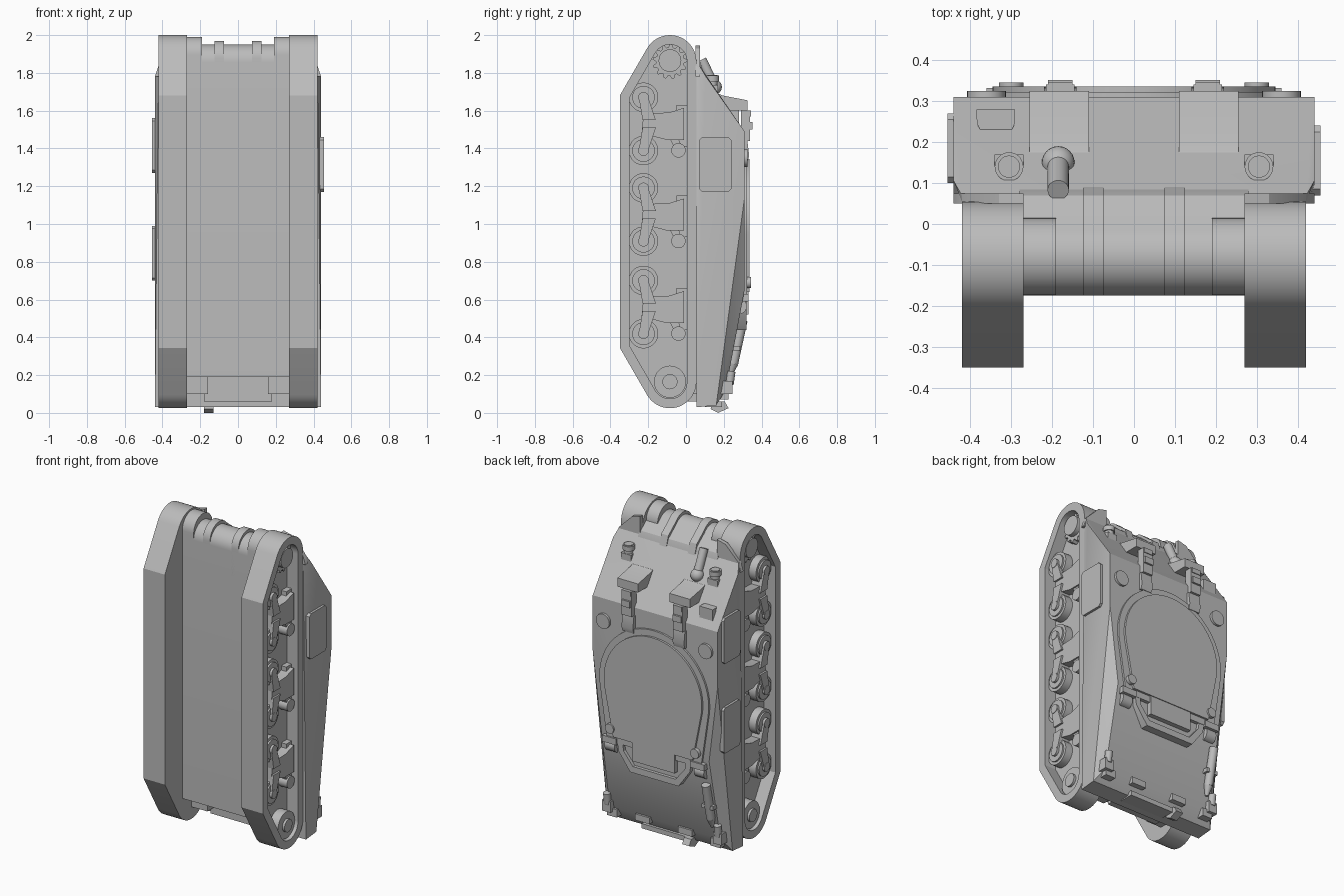
import bpy, bmesh, math
from mathutils import Vector

if "Cube" in bpy.data.objects:
    bpy.data.objects.remove(bpy.data.objects["Cube"], do_unlink=True)

grey = bpy.data.materials.new("armour grey")
grey.use_nodes = True
colour = (0.5, 0.5, 0.5, 1)
grey.diffuse_color = colour
grey.node_tree.nodes["Principled BSDF"].inputs["Base Color"].default_value = colour
parts = []


def finish(name, bm):
    bmesh.ops.recalc_face_normals(bm, faces=bm.faces)
    mesh = bpy.data.meshes.new(name)
    bm.to_mesh(mesh)
    bm.free()
    mesh.materials.append(grey)
    ob = bpy.data.objects.new(name, mesh)
    bpy.context.collection.objects.link(ob)
    parts.append(ob)
    return ob


def place(axis, p, d):
    return {"x": (d, p[0], p[1]), "y": (p[0], d, p[1]), "z": (p[0], p[1], d)}[axis]


def prism(name, axis, pts, lo, hi, hole=None):
    """Extrude a profile along an axis; an equal-length hole loop makes a band."""
    bm = bmesh.new()
    rings = [[bm.verts.new(place(axis, p, d)) for p in loop]
             for loop in ([pts, hole] if hole else [pts]) for d in (lo, hi)]
    n = len(pts)
    pairs = [(0, 1)] if not hole else [(0, 1), (2, 3), (0, 2), (1, 3)]
    for a, b in pairs:
        for i in range(n):
            j = (i + 1) % n
            bm.faces.new((rings[a][i], rings[a][j], rings[b][j], rings[b][i]))
    if not hole:
        bm.faces.new(rings[0])
        bm.faces.new(rings[1])
    return finish(name, bm)


def box(name, x, y, z):
    return prism(name, "x", [(y[0], z[0]), (y[1], z[0]), (y[1], z[1]), (y[0], z[1])], *x)


def arc(c, r, a0, a1, n=16):
    return [(c[0] + r * math.cos(math.radians(a0 + (a1 - a0) * i / n)),
             c[1] + r * math.sin(math.radians(a0 + (a1 - a0) * i / n))) for i in range(n + 1)]


def rod(name, a, b, r, r2=None, n=28):
    a, b = Vector(a), Vector(b)
    bm = bmesh.new()
    bmesh.ops.create_cone(bm, cap_ends=True, segments=n, radius1=r,
                          radius2=r if r2 is None else r2, depth=(b - a).length)
    rot = (b - a).to_track_quat("Z", "Y").to_matrix()
    for v in bm.verts:
        v.co = rot @ v.co + (a + b) / 2
    return finish(name, bm)


def ball(name, c, r):
    bm = bmesh.new()
    bmesh.ops.create_uvsphere(bm, u_segments=24, v_segments=12, radius=r)
    bmesh.ops.translate(bm, verts=bm.verts, vec=c)
    return finish(name, bm)


# Upper hull: one convex armoured body
bm = bmesh.new()
for s in (1, -1):
    for x, y, z in [(.44, .055, .03), (.44, .16, .04), (.39, .21, .12), (.38, .31, .65),
                    (.44, .31, 1.14), (.44, .31, 1.49), (.44, .105, 1.78),
                    (.42, .07, 1.84), (.42, .055, 1.84)]:
        bm.verts.new((s * x, y, z))
bmesh.ops.convex_hull(bm, input=bm.verts)
bmesh.ops.dissolve_limit(bm, angle_limit=0.02, verts=bm.verts, edges=bm.edges)
upper_hull = finish("upper_hull", bm)

# Lower hull with rounded nose, bolted rings and final drives
def nose(z):
    return [(-.175, 1.7)] + arc((-.08, z), .095, 180, 40) + [(.07, z), (.1, 1.78), (.05, 1.7)]

lower_hull = prism("lower_hull", "x", [(-.175, .19), *nose(1.855)[1:-1], (.06, .19)], -.28, .28)
for s in (1, -1):
    prism("nose_ring", "x", nose(1.875), s * .075, s * .125)
    prism("final_drive", "x", [(-.175, 1.7)] + arc((-.08, 1.895), .095, 180, 0) + [(.015, 1.7)],
          s * .19, s * .28)
    prism("front_fender", "y", [(s * x, z) for x, z in
          [(.27, 1.78), (.44, 1.78), (.42, 1.84), (.33, 1.93), (.27, 1.945)]], .05, .075)
    box("rear_bracket", (s * .16, s * .28), (-.08, .06), (.1, .2))
box("rear_step", (-.18, .18), (-.02, .06), (.06, .2))

# Turret plate: raised arch with tapering lower end
def arch(r, w, z):
    return arc((0, 1.0), r, -8, 188, 40) + [(-w, z), (w, z)]

plate = prism("turret_plate", "y", arch(.385, .33, .6), .3, .322)
plate_top = prism("turret_plate_top", "y", arch(.345, .28, .64), .3, .335)
cutter = rod("ring_cutter", (0, -.13, 1), (0, .5, 1), .205, n=64)
parts.remove(cutter)
cutter.hide_render = True
for ob in (upper_hull, lower_hull, plate, plate_top):
    mod = ob.modifiers.new("turret_opening", "BOOLEAN")
    mod.operation, mod.solver, mod.object = "DIFFERENCE", "EXACT", cutter
bpy.context.view_layer.update()
graph = bpy.context.evaluated_depsgraph_get()
for ob in (upper_hull, lower_hull, plate, plate_top):
    mesh = bpy.data.meshes.new_from_object(ob.evaluated_get(graph))
    ob.modifiers.clear()
    ob.data = mesh
bpy.data.objects.remove(cutter, do_unlink=True)

# Engine deck guard and cover
prism("deck_guard", "y", [(-.27, .66), (-.25, .55), (-.17, .45), (.17, .45), (.25, .55), (.27, .66)],
      .24, .3)
prism("guard_rim", "y", [(-.27, .66), (-.25, .55), (-.17, .44), (.17, .44), (.25, .55), (.27, .66)],
      .24, .32, [(-.23, .66), (-.215, .56), (-.15, .48), (.15, .48), (.215, .56), (.23, .66)])
box("engine_cover", (-.15, .15), (.27, .33), (.52, .68))

# Running gear
def track_loop(r):
    y, t = -.35 + .14 - r, (-.085 + r * math.cos(math.radians(150)) + .35 - .14 + r) / .5
    corner = 1.86 + .5 * r - .866 * t
    top = arc((-.085, 1.86), r, 0, 150, 20) + [(y, corner)]
    return top + [(p[0], 2.025 - p[1]) for p in reversed(top)]

def out(s, a, b):
    return sorted((s * a, s * b))

for s in (1, -1):
    prism("track_inner", "x", track_loop(.14), *out(s, .27, .34))
    prism("track_band", "x", track_loop(.14), *out(s, .34, .42), track_loop(.09))
    rod("idler", (s * .33, -.085, .165), (s * .4, -.085, .165), .085)
    rod("idler_hub", (s * .38, -.085, .165), (s * .415, -.085, .165), .04)
    teeth = []
    for i in range(52):
        r = .092 if i % 4 < 2 else .075
        a = math.tau * i / 52
        teeth.append((-.085 + r * math.cos(a), 1.86 + r * math.sin(a)))
    prism("sprocket", "x", teeth, *out(s, .33, .375))
    rod("sprocket_hub", (s * .33, -.085, 1.865), (s * .405, -.085, 1.865), .06)
    for zc in (.56, 1.05, 1.53):
        for d in (-1, 1):
            zw = zc + d * .141
            rod("road_wheel", (s * .33, -.225, zw), (s * .39, -.225, zw), .078)
            rod("wheel_rim", (s * .38, -.225, zw), (s * .4, -.225, zw), .06)
            rod("wheel_hub", (s * .38, -.225, zw), (s * .415, -.225, zw), .028)
            prism("suspension_arm", "x", [(-.25, zw), (-.2, zw), (-.16, zc + d * .02),
                  (-.23, zc + d * .02)], *out(s, .34, .412))
        prism("bogie_bracket", "x", [(-.235, zc - .05), (-.1, zc - .085), (-.01, zc - .085),
              (-.01, zc + .085), (-.09, zc + .06), (-.225, zc + .055)], *out(s, .33, .4))
        box("bogie_mount", out(s, .33, .375), (-.05, .01), (zc - .12, zc + .1))
        rod("return_roller", (s * .33, -.04, zc - .14), (s * .4, -.04, zc - .14), .038)
        prism("roller_arm", "x", [(-.06, zc - .13), (-.02, zc - .13), (-.05, zc - .05),
              (-.1, zc - .05)], *out(s, .33, .39))

# Side hatches
for s, z in ((1, 1.17), (-1, 1.27), (-1, .7)):
    y0 = .07 if s > 0 else .1
    c = .015
    y1, z1 = y0 + .17, z + .29
    prism("side_hatch", "x", [(y0, z + c), (y0 + c, z), (y1 - c, z), (y1, z + c), (y1, z1 - c),
          (y1 - c, z1), (y0 + c, z1), (y0, z1 - c)], *out(s, .43, .455))

# Paired fittings on glacis, deck and tail
for s in (1, -1):
    prism("periscope_hood", "x", [(.17, 1.69), (.195, 1.68), (.325, 1.655), (.325, 1.6), (.2, 1.6)],
          *out(s, .11, .255))
    box("hatch_latch", out(s, .145, .215), (.29, .34), (1.44, 1.6))
    box("hatch_block", out(s, .15, .21), (.3, .352), (1.5, 1.54))
    box("latch_upper", out(s, .15, .21), (.3, .345), (1.57, 1.6))
    prism("hatch_hinge", "x", [(.3, 1.33), (.325, 1.33), (.335, 1.36), (.325, 1.44), (.3, 1.44)],
          *out(s, .14, .22))
    rod("deck_cap", (s * .36, .3, 1.35), (s * .36, .325, 1.35), .047)
    rod("headlight", (s * .305, .14, 1.69), (s * .305, .14, 1.79), .027)
    rod("headlight_bezel", (s * .305, .14, 1.755), (s * .305, .14, 1.785), .035)
    box("headlight_base", out(s, .27, .34), (.1, .17), (1.68, 1.735))
    rod("filler_knob", (s * .28, .28, .565), (s * .35, .28, .565), .042)
    box("plate_clamp", out(s, .26, .36), (.29, .332), (.59, .63))
    rod("plate_bolt", (s * .3, .3, .69), (s * .3, .345, .69), .03)
    box("tail_light", out(s, .36, .42), (.17, .245), (.1, .17))
    box("tail_bracket", out(s, .33, .4), (.17, .225), (.07, .12))
    rod("tail_lamp", (s * .39, .23, .15), (s * .39, .24, .22), .022)

# Ball-mounted gun and vision port
ball("gun_ball", (-.185, .15, 1.725), .04)
rod("gun_barrel", (-.185, .15, 1.73), (-.185, .083, 1.87), .026)
prism("vision_port", "z", [(-.384, .28)] + arc((-.337, .257), .047, 180, 360) + [(-.29, .28)],
      1.48, 1.605)

# Stowed tube and tail fittings
rod("stowed_tube", (-.35, .25, .26), (-.35, .3, .49), .026)
rod("tube_tip", (-.35, .25, .26), (-.35, .235, .2), .026, .01)
box("tube_strap", (-.39, -.31), (.23, .285), (.33, .355))
box("tail_bar", (-.13, .18), (.1, .19), (.03, .06))
prism("tow_hook", "x", [(.13, .02), (.17, 0), (.225, .025), (.205, .06), (.14, .06)], -.18, -.13)
for x in (-.2, .1):
    box("tow_shackle", (x, x + .1), (.17, .225), (.09, .13))

# Sharp-edged smooth shading
bpy.ops.object.select_all(action="DESELECT")
for ob in parts:
    ob.select_set(True)
bpy.context.view_layer.objects.active = upper_hull
bpy.ops.object.shade_smooth_by_angle(angle=math.radians(28))
